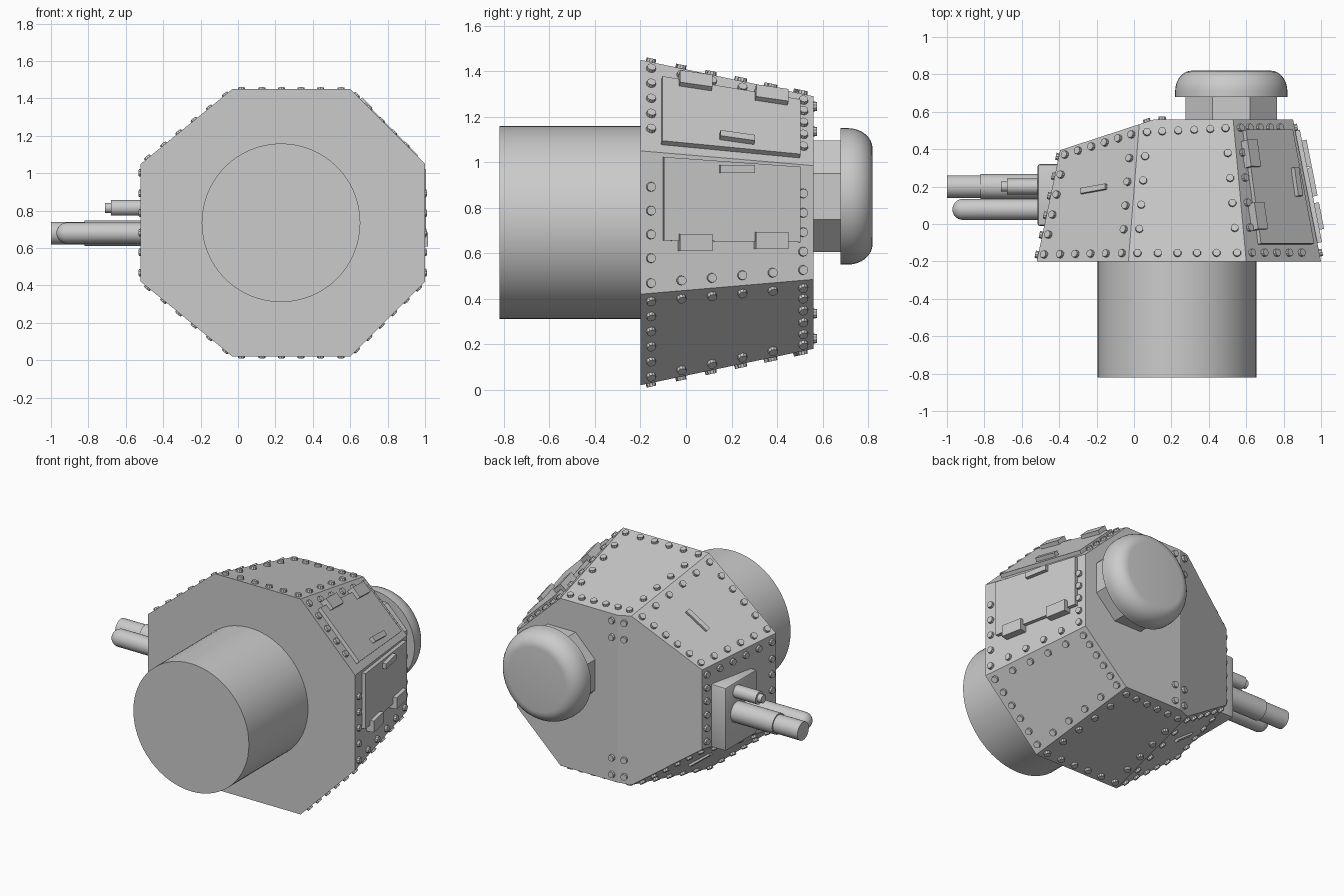
import bpy, bmesh, math
from mathutils import Vector, Matrix

cube = bpy.data.objects.get("Cube")
if cube:
    bpy.data.objects.remove(cube, do_unlink=True)

steel = bpy.data.materials.new("steel_grey")
steel.use_nodes = True
GREY = (0.6, 0.6, 0.6, 1)
steel.diffuse_color = GREY
steel.node_tree.nodes["Principled BSDF"].inputs["Base Color"].default_value = GREY


def finish(bm, name, smooth=False):
    bmesh.ops.recalc_face_normals(bm, faces=bm.faces[:])
    mesh = bpy.data.meshes.new(name)
    bm.to_mesh(mesh)
    bm.free()
    mesh.materials.append(steel)
    obj = bpy.data.objects.new(name, mesh)
    bpy.context.collection.objects.link(obj)
    if smooth:
        bpy.ops.object.select_all(action='DESELECT')
        obj.select_set(True)
        bpy.context.view_layer.objects.active = obj
        bpy.ops.object.shade_smooth_by_angle(angle=math.radians(35))
    return obj


def lathe(name, origin, axis, profile, sides=48, smooth=True, turn=0):
    """Solid of revolution; profile is (radius, distance along axis)."""
    rot = Vector(axis).to_track_quat('Z', 'Y').to_matrix()
    bm = bmesh.new()
    rings = []
    for r, d in profile:
        ring = []
        for i in range(sides):
            a = 2 * math.pi * i / sides + turn
            ring.append(bm.verts.new(Vector(origin) + rot @ Vector((r * math.cos(a), r * math.sin(a), d))))
        rings.append(ring)
    for a, b in zip(rings, rings[1:]):
        for i in range(sides):
            j = (i + 1) % sides
            bm.faces.new((a[i], a[j], b[j], b[i]))
    bm.faces.new(rings[0])
    bm.faces.new(rings[-1])
    return finish(bm, name, smooth)


# Armour shell: octagonal frustum with a roof that slopes down to the front
BACK, ROOF, CREASE, SLOPE = -0.2, 0.56, 0.11, 0.327
base = [(-0.52, 0.42), (-0.03, 0.02), (0.6, 0.02), (1.0, 0.42)]
top = [(-0.36, 0.485), (0.03, 0.18), (0.53, 0.18), (0.85, 0.485)]
MID = 0.735
base += [(x, 2 * MID - z) for x, z in reversed(base)]
top += [(x, 2 * MID - z) for x, z in reversed(top)]
low, high = [], []
for (bx, bz), (tx, tz) in zip(base, top):
    t = (ROOF + SLOPE * (bx - CREASE) - BACK) / (ROOF - BACK - SLOPE * (tx - bx))
    t = min(t, 1)
    low.append(Vector((bx, BACK, bz)))
    high.append(Vector((bx + (tx - bx) * t, BACK + (ROOF - BACK) * t, bz + (tz - bz) * t)))
crease = [Vector((CREASE, ROOF, z)) for z in (0.18, 2 * MID - 0.18)]

bm = bmesh.new()
L = [bm.verts.new(p) for p in low]
H = [bm.verts.new(p) for p in high]
C = [bm.verts.new(p) for p in crease]
for i in range(8):
    j = (i + 1) % 8
    mid = {1: [C[0]], 5: [C[1]]}.get(i, [])
    bm.faces.new([L[j], L[i], H[i]] + mid + [H[j]])
bm.faces.new(L)
bm.faces.new([C[0]] + H[2:6] + [C[1]])
bm.faces.new([H[0], H[1], C[0], C[1], H[6], H[7]])
finish(bm, "armour_shell")


class Side:
    """One armour face: bilinear position, outward normal, tangent frame."""

    def __init__(self, i):
        self.q = low[i], low[(i + 1) % 8], high[(i + 1) % 8], high[i]
        a, b, c, d = self.q
        self.n = (b - a).cross(d - a).normalized()
        if self.n.dot(a - Vector((0.2, 0, MID))) < 0:
            self.n.negate()

    def at(self, u, v):
        a, b, c, d = self.q
        return (a.lerp(b, u)).lerp(d.lerp(c, u), v)

    def frame(self, u, v):
        x = (self.at(1, v) - self.at(0, v)).normalized()
        x = (x - self.n * x.dot(self.n)).normalized()
        m = Matrix((x, self.n.cross(x), self.n)).transposed().to_4x4()
        m.translation = self.at(u, v)
        return m


sides = [Side(i) for i in range(8)]

# Rivets around every armour face
bm = bmesh.new()


def rivet(p, n):
    m = Vector(n).to_track_quat('Z', 'Y').to_matrix().to_4x4()
    m.translation = Vector(p) + Vector(n) * 0.006
    bmesh.ops.create_cone(bm, cap_ends=True, segments=10, radius1=0.022,
                          radius2=0.02, depth=0.02, matrix=m)


for i, s in enumerate(sides):
    v0, v1 = 0.06, 0.94
    for k in range(6):
        v = v0 + (v1 - v0) * k / 5
        inset = 0.045 / (s.at(1, v) - s.at(0, v)).length
        # the rear hatches leave their shared edge bare
        edges = [inset, 1 - inset]
        if i == 3:
            edges = [inset]
        if i == 4:
            edges = [1 - inset]
        for u in edges:
            rivet(s.at(u, v), s.n)
    for v in (v0, v1):
        for k in range(1, 5):
            rivet(s.at(0.08 + 0.84 * k / 5, v), s.n)
slant = Vector((-SLOPE, 1, 0)).normalized()
for dz in (0.40, 0.51):
    for z in (MID - dz, MID + dz):
        rivet((CREASE + 0.04, ROOF, z), (0, 1, 0))
        rivet((CREASE - 0.04, ROOF - 0.04 * SLOPE, z), slant)
finish(bm, "rivets", True)


def block(name, s, u, v, size, lift=0.0):
    bm = bmesh.new()
    bmesh.ops.create_cube(bm, size=1, matrix=s.frame(u, v) @ Matrix.Translation((0, 0, lift))
                          @ Matrix.Diagonal((*size, 1)))
    return finish(bm, name)


def panel(name, s, corners, thick):
    bm = bmesh.new()
    lo = [bm.verts.new(s.at(u, v) - s.n * 0.01) for u, v in corners]
    hi = [bm.verts.new(s.at(u, v) + s.n * thick) for u, v in corners]
    bm.faces.new(lo)
    bm.faces.new(hi)
    for k in range(4):
        j = (k + 1) % 4
        bm.faces.new((lo[k], lo[j], hi[j], hi[k]))
    return finish(bm, name)


# Two-leaf rear hatch with hinges and handles
lower, upper = sides[3], sides[4]
panel("lower_hatch", lower, [(0.37, 0.13), (0.97, 0.13), (0.98, 0.92), (0.33, 0.92)], 0.025)
panel("upper_hatch", upper, [(0.09, 0.12), (0.82, 0.12), (0.86, 0.92), (0.09, 0.92)], 0.025)
for v in (0.31, 0.75):
    block("lower_hinge", lower, 0.35, v, (0.075, 0.145, 0.05), 0.025)
    block("upper_hinge", upper, 0.82, v, (0.075, 0.145, 0.05), 0.025)
block("lower_handle", lower, 0.92, 0.55, (0.035, 0.155, 0.03), 0.035)
block("upper_handle", upper, 0.20, 0.55, (0.035, 0.155, 0.03), 0.035)

# Vision slits on the front cheeks
for i in (0, 6):
    block("vision_slit", sides[i], 0.48, 0.58, (0.17, 0.03, 0.03))

# Turret ring and cupola
lathe("turret_ring", (0.23, -0.82, MID), (0, 1, 0), [(0.424, 0), (0.424, 0.63)], 64)
lathe("cupola_neck", (0.52, 0.55, 0.85), (0, 1, 0), [(0.265, 0), (0.265, 0.16)], 8, False, math.pi / 8)
dome = [(0.3, 0), (0.3, 0.03)]
dome += [(0.21 + 0.09 * math.cos(a), 0.03 + 0.11 * math.sin(a))
         for a in (math.pi / 2 * k / 8 for k in range(1, 9))]
lathe("cupola_dome", (0.52, 0.68, 0.85), (0, 1, 0), dome, 48)

# Gun mantlet with softened edges
bm = bmesh.new()
bmesh.ops.create_cube(bm, size=1, matrix=Matrix.Translation((-0.43, 0.155, 0.67))
                      @ Matrix.Diagonal((0.17, 0.33, 0.42, 1)))
bmesh.ops.bevel(bm, geom=bm.edges[:], offset=0.012, segments=2, affect='EDGES', profile=0.5)
finish(bm, "gun_mantlet", True)

# Main gun, recoil cylinder and coaxial gun
fwd = (-1, 0, 0)
lathe("main_gun", (-0.48, 0.2, 0.68), fwd, [(0.068, 0), (0.068, 0.34), (0.06, 0.34), (0.06, 0.52)], 32)
tip = [(0.056 * math.cos(a), 0.435 + 0.056 * math.sin(a))
       for a in (math.pi / 2 * k / 7 for k in range(7))]
lathe("recoil_cylinder", (-0.48, 0.078, 0.68), fwd, [(0.056, 0)] + tip, 32)
lathe("coaxial_gun", (-0.48, 0.2, 0.815), fwd, [(0.042, 0), (0.042, 0.2), (0.027, 0.2), (0.027, 0.23)], 24)
